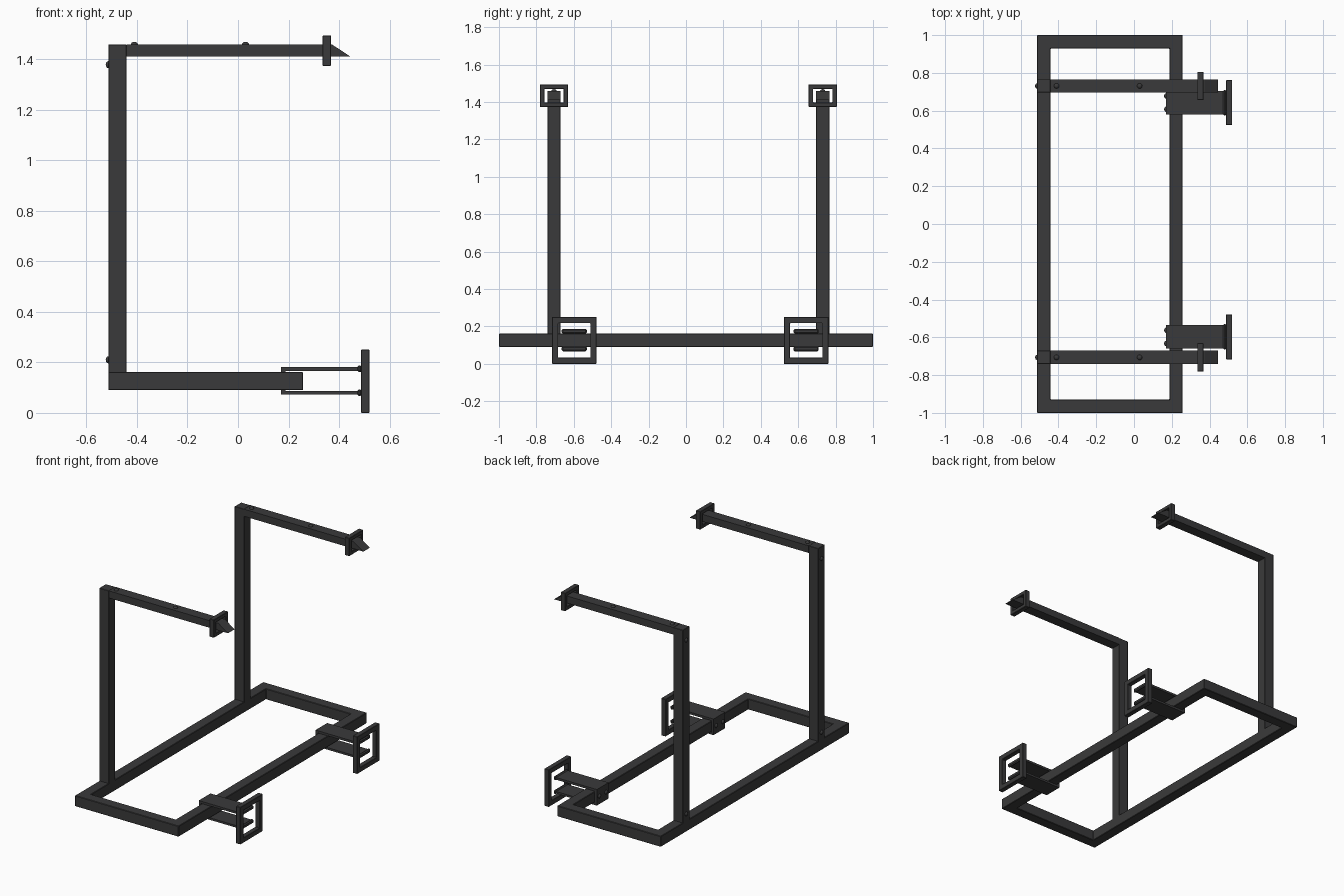
import bpy, bmesh
from mathutils import Matrix, Vector

cube = bpy.data.objects.get("Cube")
if cube:
    bpy.data.objects.remove(cube, do_unlink=True)

steel = bpy.data.materials.new("dark steel")
steel.use_nodes = True
colour = (0.042, 0.042, 0.043, 1)
steel.diffuse_color = colour
steel.node_tree.nodes["Principled BSDF"].inputs["Base Color"].default_value = colour


def finish(name, bm, bevel=0.0):
    bmesh.ops.recalc_face_normals(bm, faces=bm.faces)
    mesh = bpy.data.meshes.new(name)
    bm.to_mesh(mesh)
    bm.free()
    mesh.materials.append(steel)
    ob = bpy.data.objects.new(name, mesh)
    bpy.context.collection.objects.link(ob)
    if bevel:
        mod = ob.modifiers.new("edge", "BEVEL")
        mod.width = bevel
        mod.segments = 1
    return ob


def add_box(bm, lo, hi):
    lo, hi = Vector(lo), Vector(hi)
    size = Matrix.Diagonal((*(hi - lo), 1))
    bmesh.ops.create_cube(bm, size=1, matrix=Matrix.Translation((lo + hi) / 2) @ size)


def prism(name, profile, y0, y1, bevel=0.0):
    """Extrude an x-z profile along y."""
    bm = bmesh.new()
    face = bm.faces.new([bm.verts.new((x, y0, z)) for x, z in profile])
    ext = bmesh.ops.extrude_face_region(bm, geom=[face])
    verts = [g for g in ext["geom"] if isinstance(g, bmesh.types.BMVert)]
    bmesh.ops.translate(bm, vec=(0, y1 - y0, 0), verts=verts)
    return finish(name, bm, bevel)


def ring(name, lo, hi, wall, axis, bevel=0.0):
    """Rectangular frame with a hole through the given axis."""
    a, b = [i for i in range(3) if i != axis]
    bm = bmesh.new()
    loops = []
    for depth in (lo[axis], hi[axis]):
        for inset in (0, wall):
            loop = []
            for u, v in ((0, 0), (1, 0), (1, 1), (0, 1)):
                p = [0, 0, 0]
                p[axis] = depth
                p[a] = hi[a] - inset if u else lo[a] + inset
                p[b] = hi[b] - inset if v else lo[b] + inset
                loop.append(bm.verts.new(p))
            loops.append(loop)
    for l, m in ((0, 1), (2, 3), (0, 2), (1, 3)):
        for i in range(4):
            j = (i + 1) % 4
            bm.faces.new((loops[l][i], loops[l][j], loops[m][j], loops[m][i]))
    return finish(name, bm, bevel)


def bolt(name, pos, axis):
    """Domed bolt head, flattened along its axis."""
    scale = [1, 1, 1]
    scale[axis] = 0.75
    bm = bmesh.new()
    bmesh.ops.create_uvsphere(bm, u_segments=16, v_segments=8, radius=0.014,
                              matrix=Matrix.Translation(pos) @ Matrix.Diagonal((*scale, 1)))
    for f in bm.faces:
        f.smooth = True
    finish(name, bm)


# Floor frame
BACK, FRONT, TUBE = -0.513, 0.258, 0.071
LOW, HIGH, TOP = 0.09, 0.162, 1.458
ring("floor_frame", (BACK, -1, LOW), (FRONT, 1, HIGH), TUBE, 2, 0.003)

for side, s in (("left", 1), ("right", -1)):
    # Upright post and the arm with its wedge tip
    y = 0.0125 + s * 0.7185
    bm = bmesh.new()
    add_box(bm, (BACK, y - 0.035, HIGH - 0.01), (BACK + TUBE, y + 0.035, TOP))
    finish(side + "_post", bm, 0.002)
    prism(side + "_arm",
          [(BACK + TUBE, 1.41), (0.445, 1.41), (0.372, TOP), (BACK + TUBE, TOP)],
          y - 0.035, y + 0.035)
    for z in (0.21, 1.378):
        bolt(side + "_post_bolt", (BACK, y, z), 0)
    for x in (-0.41, 0.03):
        bolt(side + "_arm_bolt", (x, y, TOP), 2)

    # Square collar round the arm tip
    ring(side + "_collar", (0.335, y - 0.075, 1.373), (0.368, y + 0.075, 1.494), 0.024, 0, 0.002)

    # Channel bracket wrapped round the front beam
    c = 0.0225 + s * 0.62
    prism(side + "_bracket",
          [(0.17, 0.073), (0.485, 0.073), (0.485, 0.087), (0.187, 0.087),
           (0.187, 0.166), (0.485, 0.166), (0.485, 0.181), (0.17, 0.181)],
          c - 0.062, c + 0.062)
    for dy in (-0.035, 0.035):
        bolt(side + "_bracket_bolt", (0.17, c + dy, 0.127), 0)
    # Rolled lips at the free ends of the bracket
    for z in (0.08, 0.174):
        bm = bmesh.new()
        add_box(bm, (0.472, c - 0.067, z - 0.013), (0.49, c + 0.067, z + 0.013))
        finish(side + "_bracket_lip", bm, 0.006)

    # Upright square guard in front of the bracket
    ring(side + "_guard", (0.487, c - 0.119, 0), (0.52, c + 0.119, 0.25), 0.033, 0, 0.002)
